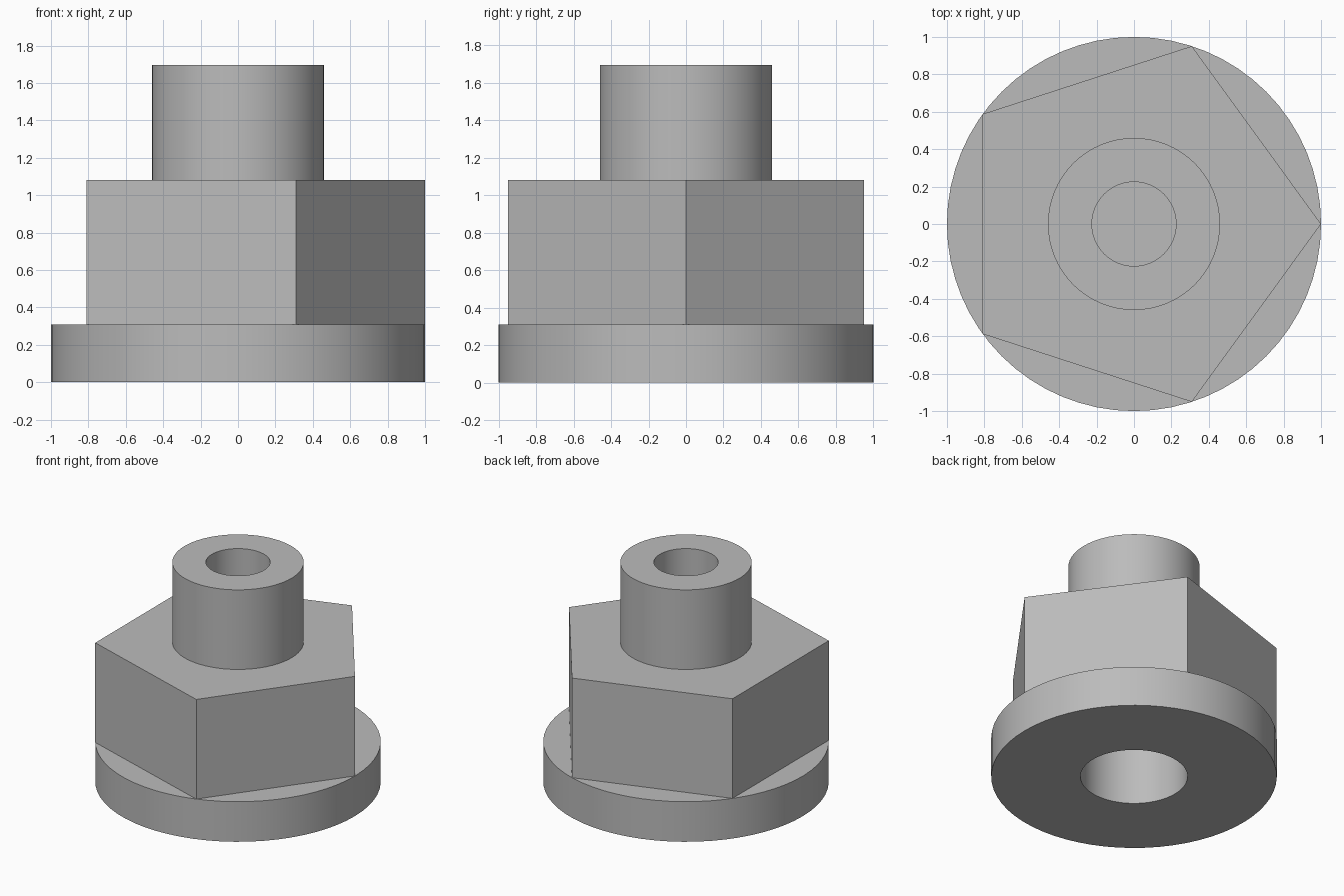
import bpy
import bmesh
import math

cube = bpy.data.objects.get("Cube")
if cube:
    bpy.data.objects.remove(cube, do_unlink=True)

# Dimensions
FLANGE_TOP, NUT_TOP, NECK_TOP = 0.31, 1.08, 1.695
FLANGE_R, NECK_R = 1.0, 0.46
TOP_BORE_R, LOWER_BORE_R, LOWER_BORE_DEPTH = 0.225, 0.375, 0.77
ROUND = 64

steel = bpy.data.materials.new("plain grey")
steel.use_nodes = True
GREY = (0.5, 0.5, 0.5, 1)
steel.diffuse_color = GREY
steel.node_tree.nodes["Principled BSDF"].inputs["Base Color"].default_value = GREY


def prism(name, sides, radius, bottom, top):
    """Closed upright prism with its first corner on +x."""
    bm = bmesh.new()
    ring = [bm.verts.new((radius * math.cos(math.tau * i / sides),
                          radius * math.sin(math.tau * i / sides), bottom))
            for i in range(sides)]
    base = bm.faces.new(ring)
    up = bmesh.ops.extrude_face_region(bm, geom=[base])["geom"]
    for v in up:
        if isinstance(v, bmesh.types.BMVert):
            v.co.z = top
    bmesh.ops.recalc_face_normals(bm, faces=bm.faces)
    mesh = bpy.data.meshes.new(name)
    bm.to_mesh(mesh)
    bm.free()
    mesh.materials.append(steel)
    obj = bpy.data.objects.new(name, mesh)
    bpy.context.collection.objects.link(obj)
    return obj


def select(obj):
    bpy.ops.object.select_all(action="DESELECT")
    obj.select_set(True)
    bpy.context.view_layer.objects.active = obj


def drill(obj, cutter):
    cut = obj.modifiers.new("bore", "BOOLEAN")
    cut.operation = "DIFFERENCE"
    cut.solver = "EXACT"
    cut.object = cutter
    select(obj)
    bpy.ops.object.modifier_apply(modifier=cut.name)


# Round flange, five-sided nut body and round neck
flange = prism("flange", ROUND, FLANGE_R, 0, FLANGE_TOP)
nut_body = prism("nut_body", 5, FLANGE_R, FLANGE_TOP, NUT_TOP)
neck = prism("neck", ROUND, NECK_R, NUT_TOP, NECK_TOP)

# Blind bores from below and from above
lower_bore = prism("lower_bore_cutter", ROUND, LOWER_BORE_R, -0.1, LOWER_BORE_DEPTH)
top_bore = prism("top_bore_cutter", ROUND, TOP_BORE_R, NUT_TOP - 0.1, NECK_TOP + 0.1)
drill(flange, lower_bore)
drill(nut_body, lower_bore)
drill(neck, top_bore)
for cutter in (lower_bore, top_bore):
    bpy.data.objects.remove(cutter, do_unlink=True)

# Smooth round walls, crisp edges
for part in (flange, nut_body, neck):
    select(part)
    bpy.ops.object.shade_smooth_by_angle(angle=math.radians(30))
